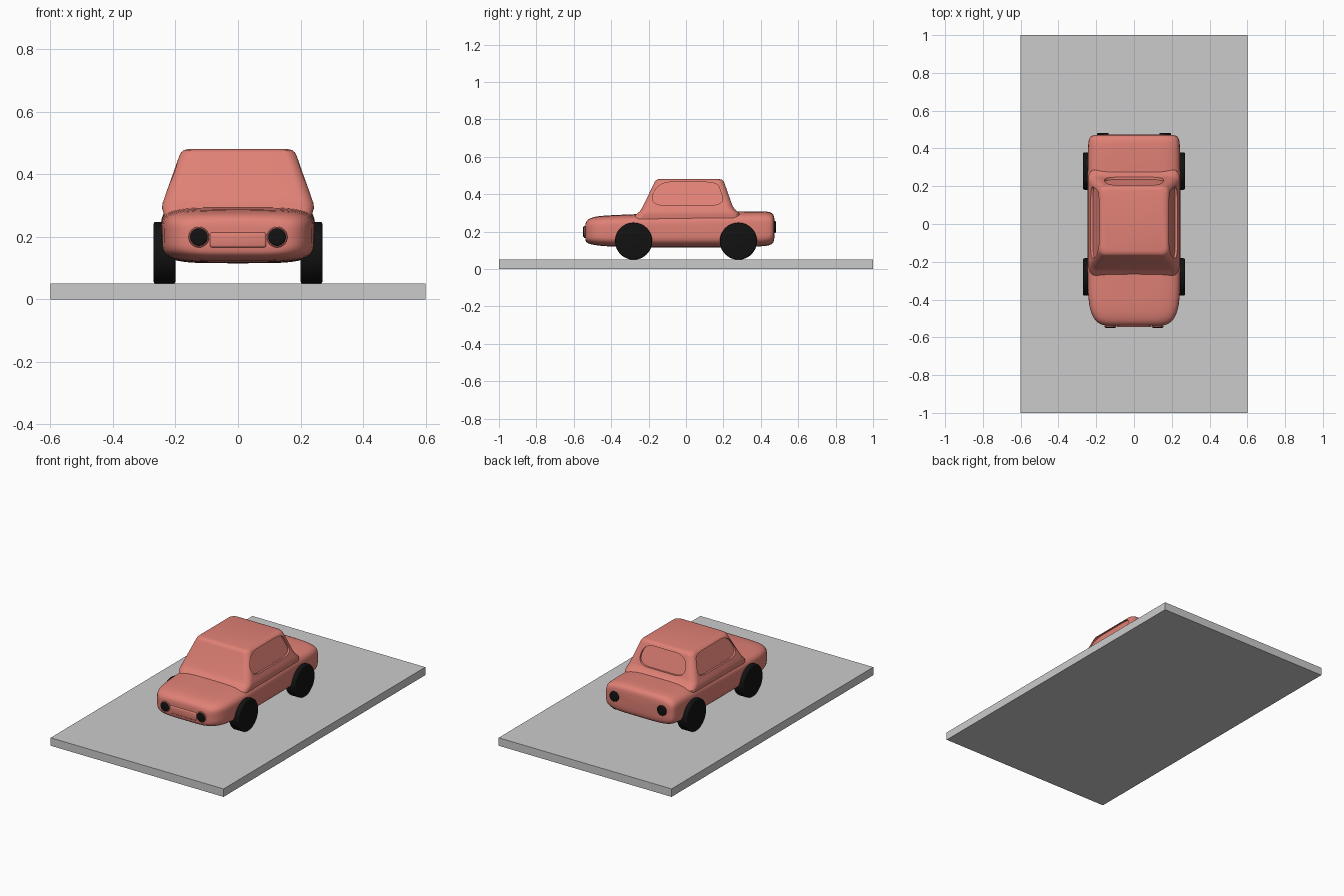
import bpy, bmesh, math
from mathutils import Vector

if "Cube" in bpy.data.objects:
    bpy.data.objects.remove(bpy.data.objects["Cube"])


def material(name, rgb):
    m = bpy.data.materials.new(name)
    m.diffuse_color = (*rgb, 1)
    m.use_nodes = True
    m.node_tree.nodes["Principled BSDF"].inputs["Base Color"].default_value = m.diffuse_color
    return m


RED = material("red_paint", (0.75, 0.22, 0.18))
BLACK = material("black", (0.006, 0.006, 0.006))


def finish(obj, mat=None, angle=35):
    if mat:
        obj.data.materials.append(mat)
    bpy.ops.object.select_all(action='DESELECT')
    obj.select_set(True)
    bpy.context.view_layer.objects.active = obj
    bpy.ops.object.shade_smooth_by_angle(angle=math.radians(angle))
    return obj


def loft(name, rings):
    bm = bmesh.new()
    loops = [[bm.verts.new(p) for p in ring] for ring in rings]
    n = len(loops[0])
    for a, b in zip(loops, loops[1:]):
        for i in range(n):
            j = (i + 1) % n
            bm.faces.new((a[i], a[j], b[j], b[i]))
    bm.faces.new(loops[0])
    bm.faces.new(loops[-1])
    bmesh.ops.recalc_face_normals(bm, faces=bm.faces)
    me = bpy.data.meshes.new(name)
    bm.to_mesh(me)
    bm.free()
    obj = bpy.data.objects.new(name, me)
    bpy.context.collection.objects.link(obj)
    return obj


def apply_modifier(obj, kind, **settings):
    bpy.context.view_layer.objects.active = obj
    mod = obj.modifiers.new(kind.lower(), kind)
    for k, v in settings.items():
        setattr(mod, k, v)
    bpy.ops.object.modifier_apply(modifier=mod.name)


def rounded(points, steps=3):
    for _ in range(steps):
        out = []
        for a, b in zip(points, points[1:] + points[:1]):
            a, b = Vector(a), Vector(b)
            out += [a.lerp(b, .25), a.lerp(b, .75)]
        points = out
    return points


def disc(name, loc, radius, depth, axis, mat, bevel):
    rot = (0, math.pi / 2, 0) if axis == 'X' else (math.pi / 2, 0, 0)
    bpy.ops.mesh.primitive_cylinder_add(vertices=48, radius=radius, depth=depth,
                                        location=loc, rotation=rot)
    obj = bpy.context.object
    obj.name = name
    apply_modifier(obj, 'BEVEL', width=bevel, segments=3, limit_method='ANGLE')
    return finish(obj, mat)


# base slab
bpy.ops.mesh.primitive_cube_add(size=1, location=(0, 0, .025))
slab = bpy.context.object
slab.name = "base_slab"
slab.scale = (1.2, 2, .05)

# lower body: y, half width, bottom, top
stations = [(-.539, .14, .160, .235), (-.535, .17, .143, .256), (-.515, .205, .133, .273),
            (-.47, .230, .125, .284), (-.40, .243, .120, .288), (-.27, .247, .117, .294),
            (0, .247, .115, .302), (.28, .246, .116, .308), (.41, .244, .121, .310),
            (.45, .240, .127, .306), (.468, .228, .140, .294), (.474, .20, .165, .270)]


def section(y, w, zb, zt, n=40, e=5):
    ring = []
    for i in range(n):
        t = 2 * math.pi * (i + .5) / n
        c, s = math.cos(t), math.sin(t)
        k = (abs(c) ** e + abs(s) ** e) ** (-1 / e)
        ring.append((w * c * k, y, (zb + zt) / 2 + (zt - zb) / 2 * s * k))
    return ring


body = loft("car_body", [section(*s) for s in stations])
apply_modifier(body, 'SUBSURF', levels=1)
finish(body, RED, 60)

# cabin: z, front, back, half width, corner radius
levels = [(.25, -.30, .31, .230, .05), (.292, -.268, .292, .243, .05),
          (.308, -.248, .274, .241, .045), (.322, -.238, .259, .236, .04),
          (.34, -.228, .248, .230, .04), (.458, -.171, .206, .188, .035),
          (.470, -.166, .201, .182, .035), (.477, -.158, .194, .174, .035),
          (.481, -.143, .178, .158, .03)]


def rounded_rect(z, yf, yb, w, r, seg=8):
    ring = []
    for k, (cx, cy) in enumerate([(w - r, yb - r), (r - w, yb - r), (r - w, yf + r), (w - r, yf + r)]):
        for i in range(seg + 1):
            t = math.pi / 2 * (k + i / seg)
            ring.append((cx + r * math.cos(t), cy + r * math.sin(t), z))
    return ring


cabin = loft("cabin", [rounded_rect(*s) for s in levels])


# shallow window recesses following the sloped cabin walls
def recess(outline, wall, place):
    pts = rounded(outline)
    inner = [place(wall - (z - .34) * .357 - .012, u, z) for u, z in pts]
    outer = [place(.4, u, z) for u, z in pts]
    cutter = loft("window_cutter", [inner, outer])
    apply_modifier(cabin, 'BOOLEAN', object=cutter, operation='DIFFERENCE', solver='EXACT')
    bpy.data.objects.remove(cutter)


side = [(-.20, .34), (0, .34), (.205, .34), (.185, .42), (.165, .465), (0, .465), (-.15, .465)]
rear = [(-.165, .34), (0, .34), (.165, .34), (.145, .46), (0, .46), (-.145, .46)]
for sx in (1, -1):
    recess(side, .230, lambda d, u, z: (sx * d, u, z))
recess(rear, .248, lambda d, u, z: (u, d, z))
finish(cabin, RED, 30)

# grille panel
bpy.ops.mesh.primitive_cube_add(size=1, location=(0, -.53, .19))
grille = bpy.context.object
grille.name = "grille"
grille.scale = (.18, .03, .048)
bpy.ops.object.transform_apply(location=False, rotation=False, scale=True)
apply_modifier(grille, 'BEVEL', width=.007, segments=3)
finish(grille, RED)

# wheels and lamps
for sx, label in ((-1, "left"), (1, "right")):
    for y, end in ((-.28, "front"), (.28, "rear")):
        disc(f"{end}_wheel_{label}", (sx * .235, y, .149), .099, .07, 'X', BLACK, .008)
    disc(f"headlight_{label}", (sx * .125, -.53, .199), .028, .042, 'Y', BLACK, .006)
    bpy.ops.mesh.primitive_torus_add(location=(sx * .125, -.542, .199), rotation=(math.pi / 2, 0, 0),
                                     major_radius=.029, minor_radius=.004,
                                     major_segments=40, minor_segments=8)
    bpy.context.object.name = f"headlight_rim_{label}"
    finish(bpy.context.object, RED)
    disc(f"taillight_{label}", (sx * .165, .465, .225), .031, .034, 'Y', BLACK, .005)
